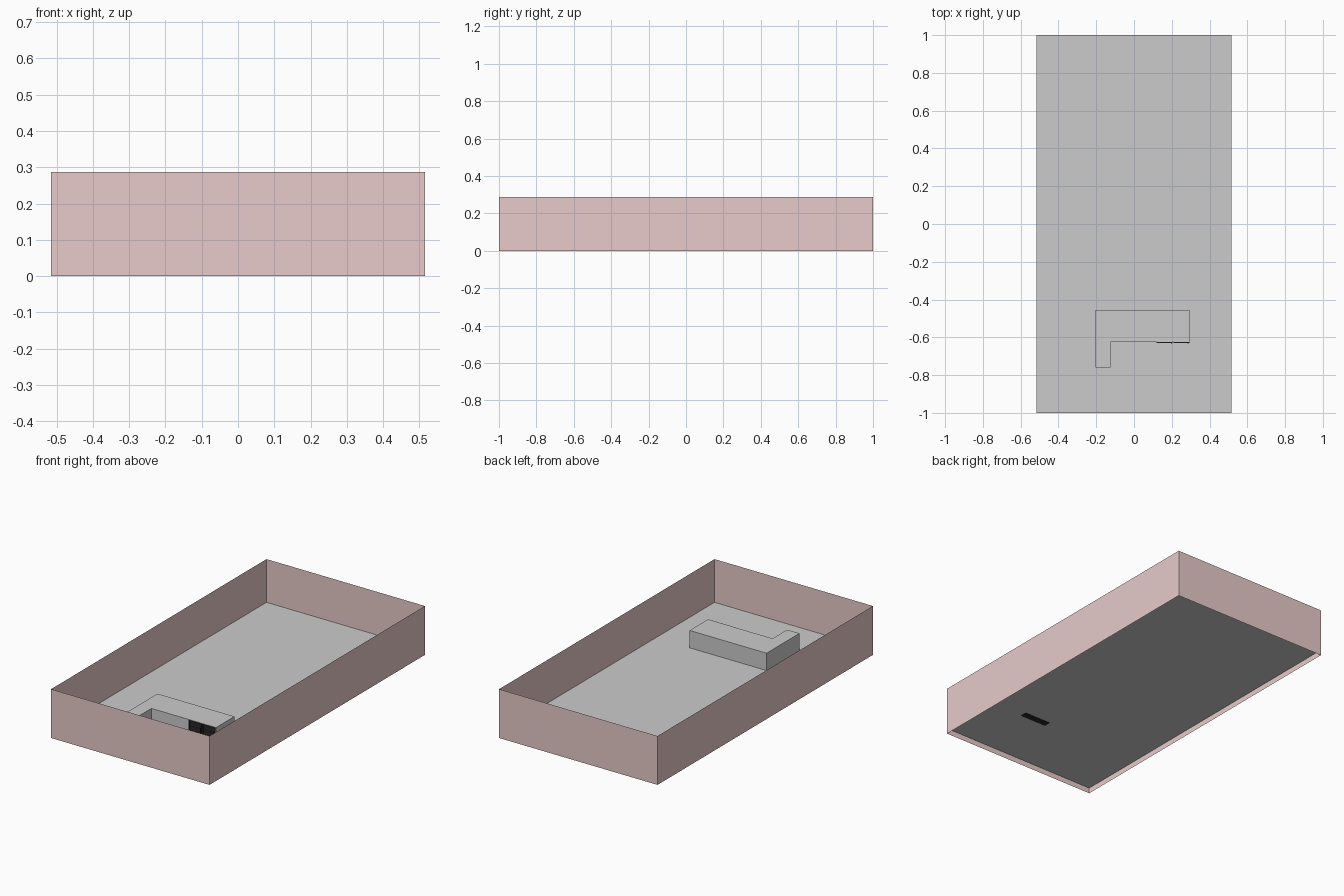
import bpy, bmesh

if "Cube" in bpy.data.objects:
    bpy.data.objects.remove(bpy.data.objects["Cube"])

FLOOR = 0.033   # floor level
TOP = 0.135     # counter height


def material(name, rgb):
    mat = bpy.data.materials.new(name)
    mat.diffuse_color = (*rgb, 1)
    mat.use_nodes = True
    mat.node_tree.nodes["Principled BSDF"].inputs["Base Color"].default_value = mat.diffuse_color
    return mat


def extrude_outline(name, points, z0, z1, caps=True, mat=None):
    """Raise a closed plan outline into walls, or a solid if capped."""
    bm = bmesh.new()
    low = [bm.verts.new((x, y, z0)) for x, y in points]
    if z1 > z0:
        high = [bm.verts.new((x, y, z1)) for x, y in points]
        n = len(points)
        for i in range(n):
            j = (i + 1) % n
            bm.faces.new((low[i], low[j], high[j], high[i]))
        if caps:
            bm.faces.new(high)
            bm.faces.new(low[::-1])
    else:
        bm.faces.new(low)
    mesh = bpy.data.meshes.new(name)
    bm.to_mesh(mesh)
    bm.free()
    obj = bpy.data.objects.new(name, mesh)
    bpy.context.collection.objects.link(obj)
    if mat:
        mesh.materials.append(mat)
    return obj


def box(name, x0, x1, y0, y1, z0, z1, mat=None):
    outline = [(x0, y0), (x1, y0), (x1, y1), (x0, y1)]
    return extrude_outline(name, outline, z0, z1, mat=mat)


pink = material("wall_pink", (0.8, 0.6, 0.59))
black = material("cooler_black", (0.02, 0.02, 0.02))

# Room: thin surrounding walls and a floor raised a little above their foot
room = [(-0.515, -1), (0.515, -1), (0.515, 1), (-0.515, 1)]
extrude_outline("room_walls", room, 0, 0.287, caps=False, mat=pink)
extrude_outline("floor", room, FLOOR, FLOOR)

# L-shaped counter
counter = [(-0.205, -0.76), (-0.125, -0.76), (-0.125, -0.625),
           (0.295, -0.625), (0.295, -0.455), (-0.205, -0.455)]
extrude_outline("counter", counter, FLOOR, TOP)

# Two coolers set into the counter front, reaching just below the floor
for i, x0 in enumerate((0.120, 0.208)):
    x1 = x0 + 0.085
    z0, z1 = FLOOR - 0.002, TOP - 0.002
    back, front = -0.586, -0.6265
    tag = f"cooler_{i + 1}_"
    box(tag + "body", x0, x1, front, back, z0, z1, black)
    # Door frame
    f0, f1, w = front - 0.003, front, 0.006
    box(tag + "frame_left", x0, x0 + w, f0, f1, z0 + 0.012, z1, black)
    box(tag + "frame_right", x1 - w, x1, f0, f1, z0 + 0.012, z1, black)
    box(tag + "frame_bottom", x0 + w, x1 - w, f0, f1, z0 + 0.012, z0 + 0.018, black)
    box(tag + "frame_top", x0 + w, x1 - w, f0, f1, z1 - w, z1, black)
    # Shelf edges
    for k in range(2):
        z = z0 + 0.042 + 0.026 * k
        box(f"{tag}shelf_{k + 1}", x0 + w, x1 - w, front - 0.001, f1, z, z + 0.002, black)
    # Handle
    box(tag + "handle", x1 - 0.009, x1 - 0.004, f0 - 0.004, f0, z0 + 0.04, z0 + 0.08, black)
